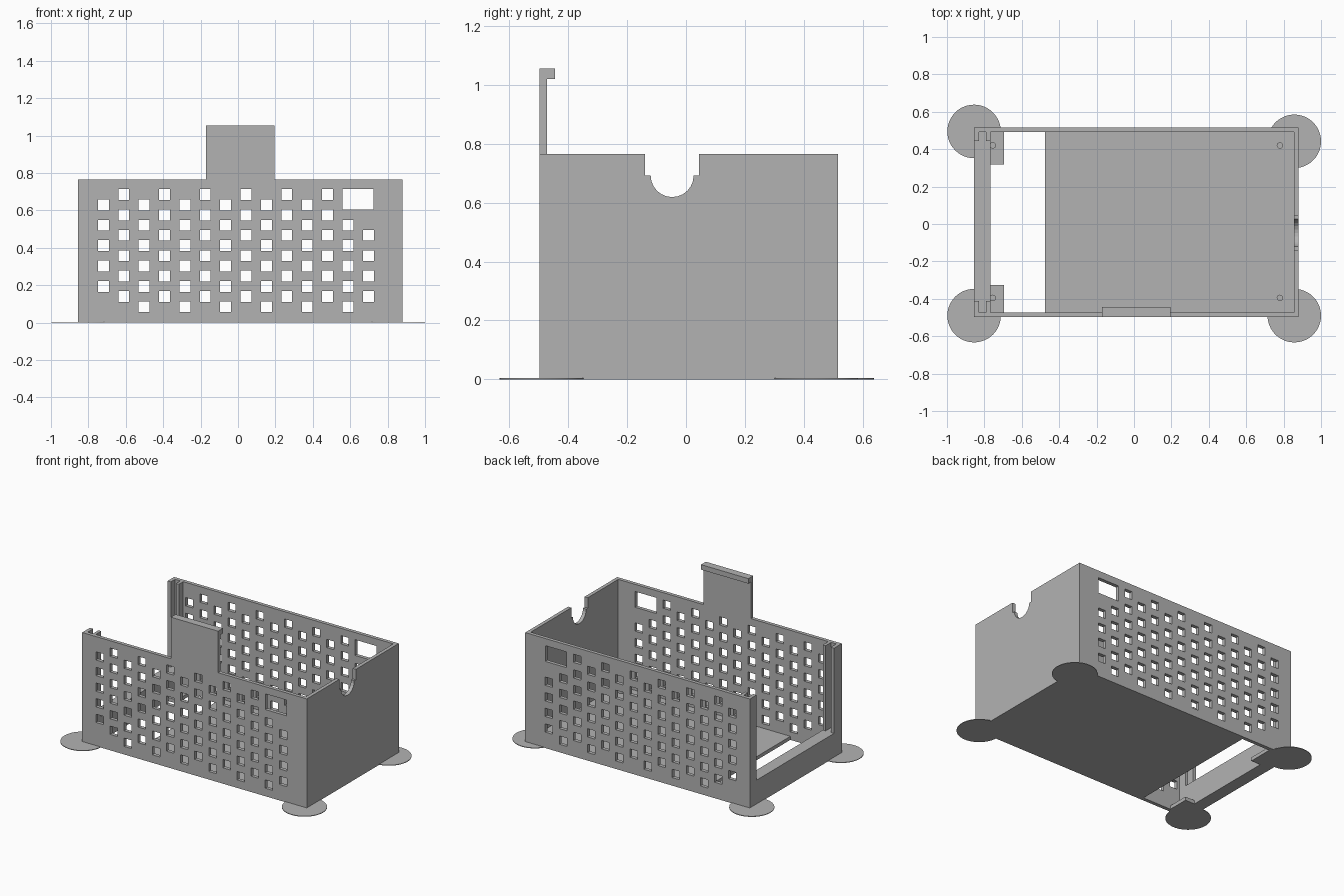
import bpy
import bmesh
import math
from mathutils import Vector

cube = bpy.data.objects.get("Cube")
if cube:
    bpy.data.objects.remove(cube, do_unlink=True)

GREY = (0.45, 0.45, 0.45, 1)
grey = bpy.data.materials.new("plain grey")
grey.use_nodes = True
grey.diffuse_color = GREY
grey.node_tree.nodes["Principled BSDF"].inputs["Base Color"].default_value = GREY

# Main dimensions
X0, X1 = -0.855, 0.88
Y0, Y1 = -0.498, 0.517
WALL, TOP = 0.025, 0.765
IN0, IN1 = Y0 + WALL, Y1 - WALL
FLOOR_X = -0.475
RAIL_X, RAIL_H = -0.768, 0.17


def finish(name, bm):
    bmesh.ops.recalc_face_normals(bm, faces=bm.faces)
    mesh = bpy.data.meshes.new(name)
    bm.to_mesh(mesh)
    bm.free()
    mesh.materials.append(grey)
    obj = bpy.data.objects.new(name, mesh)
    bpy.context.collection.objects.link(obj)
    return obj


def add_box(bm, lo, hi):
    verts = bmesh.ops.create_cube(bm, size=1)["verts"]
    for v in verts:
        v.co = Vector([(a + b) / 2 + c * (b - a) for a, b, c in zip(lo, hi, v.co)])


def box(name, lo, hi):
    bm = bmesh.new()
    add_box(bm, lo, hi)
    return finish(name, bm)


def prism_x(name, profile, x0, x1):
    """Extrude a (y, z) outline along x."""
    bm = bmesh.new()
    face = bm.faces.new([bm.verts.new((x0, y, z)) for y, z in profile])
    new = bmesh.ops.extrude_face_region(bm, geom=[face])["geom"]
    moved = [g for g in new if isinstance(g, bmesh.types.BMVert)]
    bmesh.ops.translate(bm, verts=moved, vec=(x1 - x0, 0, 0))
    return finish(name, bm)


def cylinder(name, x, y, z0, z1, r, sides):
    bm = bmesh.new()
    bmesh.ops.create_cone(bm, cap_ends=True, segments=sides, radius1=r, radius2=r, depth=z1 - z0)
    bmesh.ops.translate(bm, verts=bm.verts, vec=(x, y, (z0 + z1) / 2))
    for f in bm.faces:
        f.smooth = len(f.verts) == 4
    for e in bm.edges:
        e.smooth = all(f.smooth for f in e.link_faces)
    return finish(name, bm)


# Staggered vent holes and one cable window, cut through both long walls
bm = bmesh.new()
PITCH, HALF = 0.109, 0.029
for col in range(14):
    x = -0.72 + col * PITCH
    for row in range(6):
        z = (0.14 if col % 2 else 0.085) + row * PITCH
        if col == 0 and row == 0:
            continue
        if col > 11 and z > 0.55:
            continue
        add_box(bm, (x - HALF, -1, z - HALF), (x + HALF, 1, z + HALF))
add_box(bm, (0.56, -1, 0.605), (0.725, 1, 0.715))
cutter = finish("hole_cutter", bm)
cutter.hide_render = True

walls = [box("front_wall", (X0, Y0, 0), (X1 - WALL, IN0, TOP)),
         box("back_wall", (X0, IN1, 0), (X1 - WALL, Y1, TOP))]
for wall in walls:
    mod = wall.modifiers.new("holes", 'BOOLEAN')
    mod.operation = 'DIFFERENCE'
    mod.solver = 'EXACT'
    mod.object = cutter
bpy.context.view_layer.update()
graph = bpy.context.evaluated_depsgraph_get()
cut = [bpy.data.meshes.new_from_object(w.evaluated_get(graph)) for w in walls]
for wall, mesh in zip(walls, cut):
    wall.modifiers.clear()
    wall.data = mesh
bpy.data.objects.remove(cutter, do_unlink=True)

# Closed end wall with stepped round notch
NY, NZ, NR = -0.047, 0.692, 0.073
notch = [(NY + NR * math.cos(a), NZ - NR * math.sin(a))
         for a in [math.pi * i / 12 for i in range(13)]]
outline = [(Y0, 0), (Y1, 0), (Y1, TOP), (0.044, TOP), (0.044, NZ)]
outline += notch + [(-0.139, NZ), (-0.139, TOP), (Y0, TOP)]
prism_x("end_wall", outline, X1 - WALL, X1)

# Floor, leaving a gap before the open end
box("floor", (FLOOR_X, IN0, 0), (X1 - WALL, IN1, WALL))

# Low sill across the open end
box("sill", (X0, IN0, 0), (RAIL_X, IN1, RAIL_H))

# Door guides: paired vertical ribs forming a slot on each side
for side, y0, y1 in (("front", IN0, -0.412), ("back", 0.444, IN1)):
    box(side + "_outer_guide", (X0, y0, RAIL_H), (-0.83, y1, TOP))
    box(side + "_inner_guide", (-0.79, y0, RAIL_H), (RAIL_X, y1, TOP))

# Corner tabs beside the sill
box("front_corner_tab", (RAIL_X, IN0, 0), (-0.695, -0.325, WALL))
box("back_corner_tab", (RAIL_X, 0.317, 0), (-0.695, IN1, WALL))

# Locating pegs
for x in (-0.755, 0.78):
    for y in (-0.395, 0.42):
        cylinder("peg", x, y, WALL / 2, 0.06, 0.017, 20)

# Hanging hook standing on the front wall
lip_z, hook_top = 1.02, 1.055
prism_x("hook", [(Y0, TOP), (IN0, TOP), (IN0, lip_z), (-0.445, lip_z),
                 (-0.445, hook_top), (Y0, hook_top)], -0.17, 0.195)

# Thin round pads under the corners
for x, y in ((X0, -0.49), (X0, 0.495), (0.857, -0.49), (0.857, 0.442)):
    cylinder("corner_pad", x, y, 0, 0.004, 0.143, 48)
